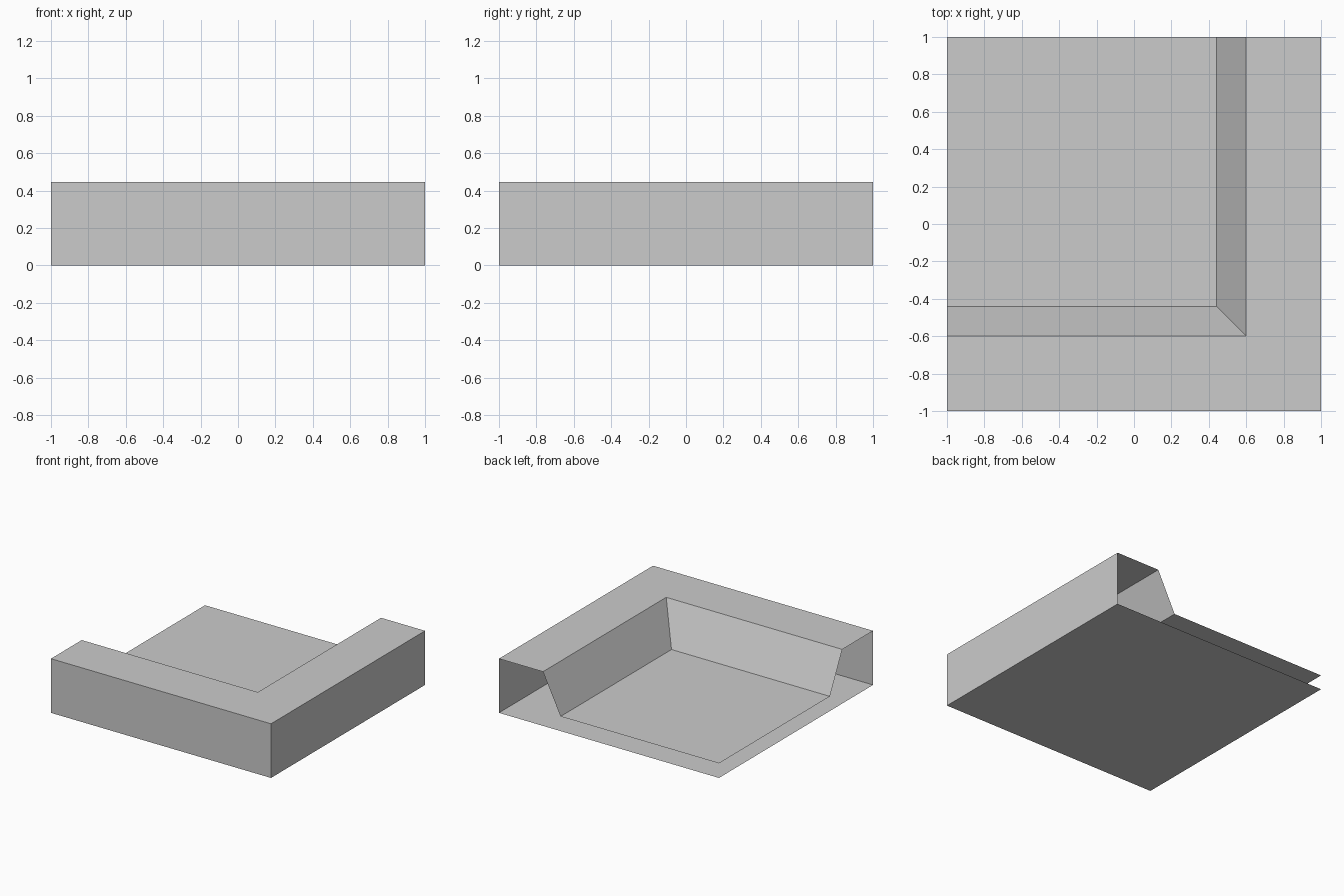
import bpy
import bmesh

cube = bpy.data.objects.get("Cube")
if cube:
    bpy.data.objects.remove(cube, do_unlink=True)

HALF = 1.0      # half the footprint
TOP = 0.445     # rim height
FLOOR = 0.12    # raised floor height
RIM = 0.6       # inner edge of the rim
FOOT = 0.44     # foot of the inner slope

# Single plain grey
grey = bpy.data.materials.new("light_grey")
grey.use_nodes = True
colour = (0.6, 0.6, 0.6, 1)
grey.diffuse_color = colour
grey.node_tree.nodes["Principled BSDF"].inputs["Base Color"].default_value = colour


def finish(name, bm):
    mesh = bpy.data.meshes.new(name)
    bm.to_mesh(mesh)
    bm.free()
    mesh.materials.append(grey)
    obj = bpy.data.objects.new(name, mesh)
    bpy.context.collection.objects.link(obj)
    return obj


def sheet(name, right, front, z, face_up):
    """Flat panel reaching from the open back corner to the given edges."""
    bm = bmesh.new()
    corners = [(-HALF, front), (right, front), (right, HALF), (-HALF, HALF)]
    if not face_up:
        corners.reverse()
    bm.faces.new([bm.verts.new((x, y, z)) for x, y in corners])
    return finish(name, bm)


# Corner wall: open profile swept along the front and side with a mitred corner
profile = [(HALF, 0), (HALF, TOP), (RIM, TOP), (FOOT, FLOOR)]
bm = bmesh.new()
rows = [[bm.verts.new(p) for p in ((-HALF, -d, z), (d, -d, z), (d, HALF, z))]
        for d, z in profile]
for low, high in zip(rows, rows[1:]):
    for k in range(2):
        bm.faces.new((low[k], low[k + 1], high[k + 1], high[k]))
# The rim is one L-shaped surface
rim_edge = bm.edges.get((rows[1][1], rows[2][1]))
bmesh.ops.dissolve_edges(bm, edges=[rim_edge], use_verts=False)
finish("corner_wall", bm)

# Raised floor inside the wall, and the underside
sheet("raised_floor", FOOT, -FOOT, FLOOR, True)
sheet("base_plate", HALF, -HALF, 0, False)
